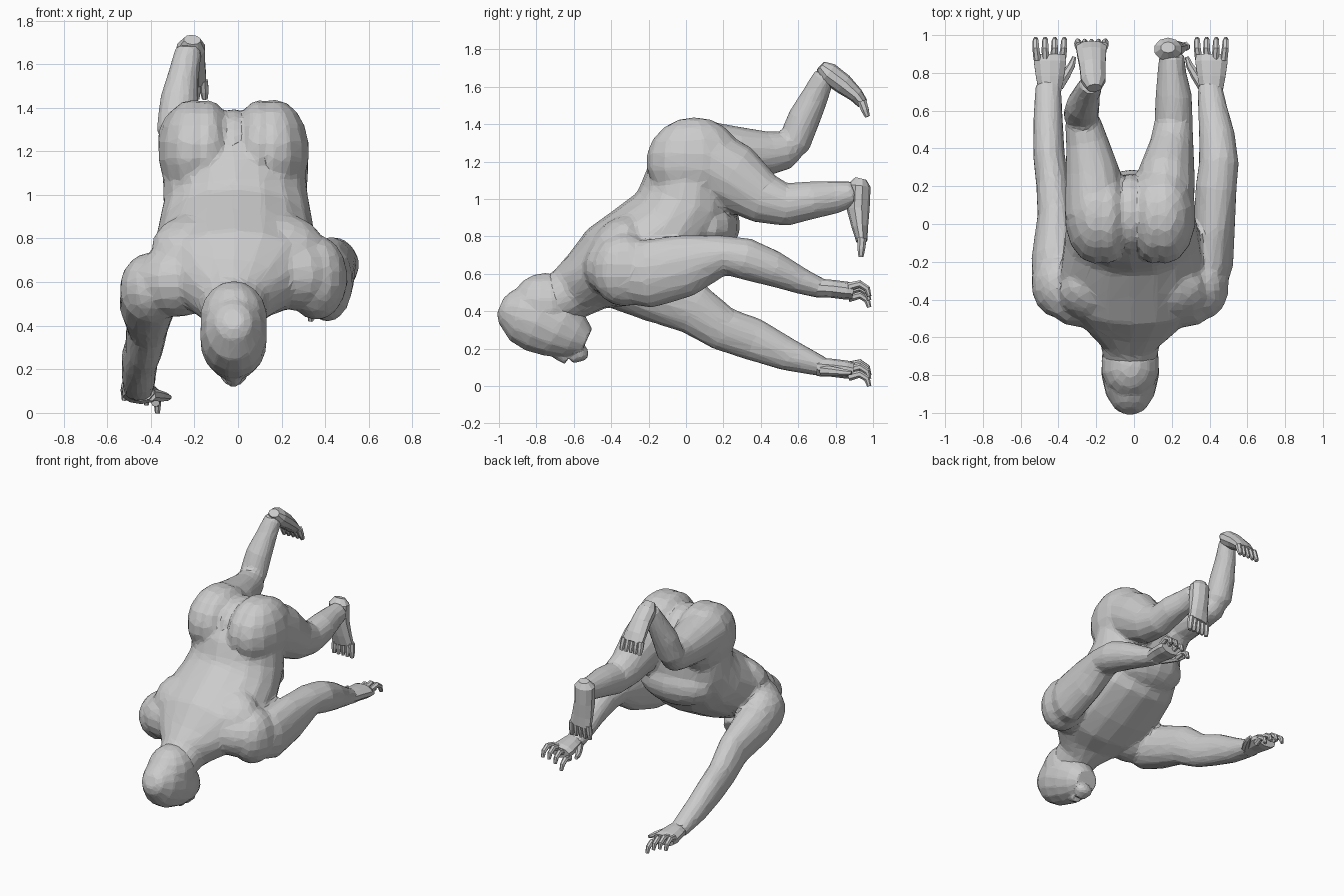
import bpy, bmesh, math
from mathutils import Vector, Matrix


def tube(bm, pts, sides=14):
    """Loft elliptical rings along points (x, y, z, half width, half depth)."""
    P = [Vector(p[:3]) for p in pts]
    rings = []
    for i, p in enumerate(pts):
        t = (P[min(i + 1, len(P) - 1)] - P[max(i - 1, 0)]).normalized()
        side = Vector((1, 0, 0))
        side = (side - t * side.dot(t)).normalized()
        up = t.cross(side)
        ring = []
        for k in range(sides):
            a = math.tau * (k + .5) / sides
            ring.append(bm.verts.new(P[i] + side * p[3] * math.cos(a) + up * p[4] * math.sin(a)))
        rings.append(ring)
    for a, b in zip(rings, rings[1:]):
        for k in range(sides):
            n = (k + 1) % sides
            bm.faces.new((a[k], a[n], b[n], b[k]))
    bm.faces.new(rings[0][::-1])
    bm.faces.new(rings[-1])


def ball(bm, c, r, tilt=0):
    m = Matrix.Translation(c) @ Matrix.Rotation(tilt, 4, 'X') @ Matrix.Diagonal((*r, 1))
    bmesh.ops.create_uvsphere(bm, u_segments=14, v_segments=9, radius=1, matrix=m)


def finish(bm, name):
    bmesh.ops.recalc_face_normals(bm, faces=bm.faces)
    me = bpy.data.meshes.new(name)
    bm.to_mesh(me)
    bm.free()
    ob = bpy.data.objects.new(name, me)
    bpy.context.collection.objects.link(ob)
    return ob


def skin(ob, voxel, smooth, ratio):
    """Fuse overlapping pieces into one faceted skin."""
    r = ob.modifiers.new('fuse', 'REMESH')
    r.mode, r.voxel_size = 'VOXEL', voxel
    s = ob.modifiers.new('relax', 'SMOOTH')
    s.factor, s.iterations = .5, smooth
    d = ob.modifiers.new('facets', 'DECIMATE')
    d.ratio = ratio


body = bmesh.new()

# torso, hips to neck
tube(body, [(-.02, .08, 1.28, .24, .17), (-.02, .03, 1.12, .33, .24), (-.01, .01, .97, .335, .275),
            (-.01, -.08, .83, .36, .275), (-.01, -.26, .72, .385, .255), (-.01, -.41, .635, .37, .235),
            (-.02, -.53, .56, .26, .175), (-.02, -.62, .495, .16, .15), (-.02, -.72, .435, .14, .14)], 18)
ball(body, (-.01, .12, .86), (.29, .17, .17))

# buttocks: outer and inner mass on each side of the cleft, filled between
ball(body, (-.02, .05, 1.19), (.11, .22, .205))
for s in (-1, 1):
    ball(body, (-.02 + s * .185, .045, 1.20), (.165, .26, .238))
    ball(body, (-.02 + s * .12, .04, 1.20), (.125, .255, .236))
    # shoulder blades and shoulder bridges
    ball(body, (s * .19, -.37, .755), (.21, .19, .125), .8)
    ball(body, (s * .27 - .01, -.38, .62 + s * .015), (.20, .17, .165))
ball(body, (-.40, -.32, .57), (.145, .18, .165))
ball(body, (.36, -.33, .62), (.145, .18, .195))

# right leg
tube(body, [(.16, .05, 1.24, .16, .18), (.17, .25, 1.12, .155, .185), (.2, .42, 1.0, .118, .138),
            (.21, .54, .97, .103, .115), (.21, .68, .995, .098, .102), (.20, .80, 1.01, .078, .088),
            (.20, .90, 1.03, .067, .067)])
# left leg: thigh, then shin
tube(body, [(-.2, .05, 1.25, .17, .18), (-.22, .28, 1.24, .145, .148), (-.25, .44, 1.245, .113, .118),
            (-.27, .54, 1.26, .097, .102), (-.27, .60, 1.27, .06, .06)])
tube(body, [(-.27, .55, 1.24, .07, .06), (-.28, .58, 1.30, .095, .088), (-.27, .63, 1.43, .09, .088),
            (-.25, .69, 1.55, .072, .073), (-.225, .745, 1.67, .062, .057)])
# right arm
tube(body, [(.34, -.36, .61, .13, .16), (.41, -.2, .60, .12, .185), (.425, 0, .645, .112, .168),
            (.435, .2, .70, .11, .108), (.45, .32, .68, .107, .112), (.44, .46, .63, .097, .098),
            (.415, .62, .56, .078, .07), (.40, .74, .515, .066, .052)])
# left arm
tube(body, [(-.40, -.36, .56, .14, .15), (-.415, -.18, .50, .13, .155), (-.415, .04, .415, .098, .14),
            (-.43, .2, .305, .088, .12), (-.45, .36, .25, .085, .115), (-.455, .54, .17, .08, .09),
            (-.455, .74, .10, .069, .052)])

skin(finish(body, 'body'), .016, 4, .08)

# head, crown to jaw, with brow, nose, lips and eyes
head = bmesh.new()
X = -.02
tube(head, [(X, -.993, .43, .045, .045), (X, -.97, .42, .085, .09), (X, -.90, .395, .13, .16),
            (X, -.79, .37, .155, .195), (X, -.68, .31, .15, .17), (X, -.60, .265, .122, .13),
            (X, -.535, .235, .085, .08)], 16)
ball(head, (X, -.75, .435), (.157, .185, .17))
ball(head, (X, -.76, .205), (.10, .03, .025), .2)
ball(head, (X, -.57, .175), (.065, .05, .045))
tube(head, [(X, -.735, .20, .018, .015), (X, -.69, .165, .028, .025), (X, -.635, .14, .038, .028)], 8)
ball(head, (X, -.595, .15), (.05, .025, .028))
for s in (-1, 1):
    ball(head, (X + s * .06, -.72, .21), (.026, .02, .016))
skin(finish(head, 'head'), .011, 3, .09)


# hands: palm, four curled fingers rolled outer side up, thumb towards the body
def hand(name, x, z, inner):
    bm = bmesh.new()
    tube(bm, [(x, .70, z + .02, .062, .05), (x, .78, z + .015, .078, .048),
              (x, .86, z + .005, .09, .048), (x, .895, z, .085, .04)], 10)
    for k in range(4):
        o = (k - 1.5) * .044
        h = z - inner * o * .45 + .018 * (1 - abs(k - 1.5))
        tube(bm, [(x + o, .87, h + .005, .021, .023), (x + o * 1.12, .93, h + .02, .019, .021),
                  (x + o * 1.15, .968, h - .005, .017, .018),
                  (x + o * 1.15, .98, h - .045, .012, .012)], 7)
    tube(bm, [(x + inner * .045, .73, z, .03, .03), (x + inner * .085, .79, z - .005, .026, .026),
              (x + inner * .115, .84, z - .01, .02, .02), (x + inner * .13, .885, z - .012, .011, .012)], 7)
    finish(bm, name)


hand('right_hand', .41, .505, -1)
hand('left_hand', -.445, .083, 1)


# feet: rounded heel, sole to the ball, and five toes from the ball to the tip
def foot(name, path, tip):
    bm = bmesh.new()
    tube(bm, path, 10)
    b, e = Vector(path[-1][:3]), Vector(tip)
    for k in range(5):
        o = Vector(((k - 2) * .034, 0, 0))
        r = .017 + .002 * abs(k - 2)
        m = b.lerp(e, .5) + o * 1.05
        tube(bm, [(*(b.lerp(e, -.2) + o), r, r * 1.2), (*m, r, r), (*(e + o * 1.08), r * .65, r * .65)], 7)
    finish(bm, name)


foot('right_foot', [(.18, .935, 1.11, .04, .03), (.18, .925, 1.07, .075, .062), (.185, .92, .95, .074, .062),
                    (.195, .93, .85, .08, .044), (.205, .94, .775, .085, .03)], (.205, .935, .69))
foot('left_foot', [(-.21, .72, 1.712, .04, .03), (-.215, .76, 1.675, .068, .058),
                   (-.22, .84, 1.615, .072, .055), (-.225, .91, 1.555, .082, .04),
                   (-.225, .945, 1.51, .083, .03)], (-.225, .97, 1.44))
